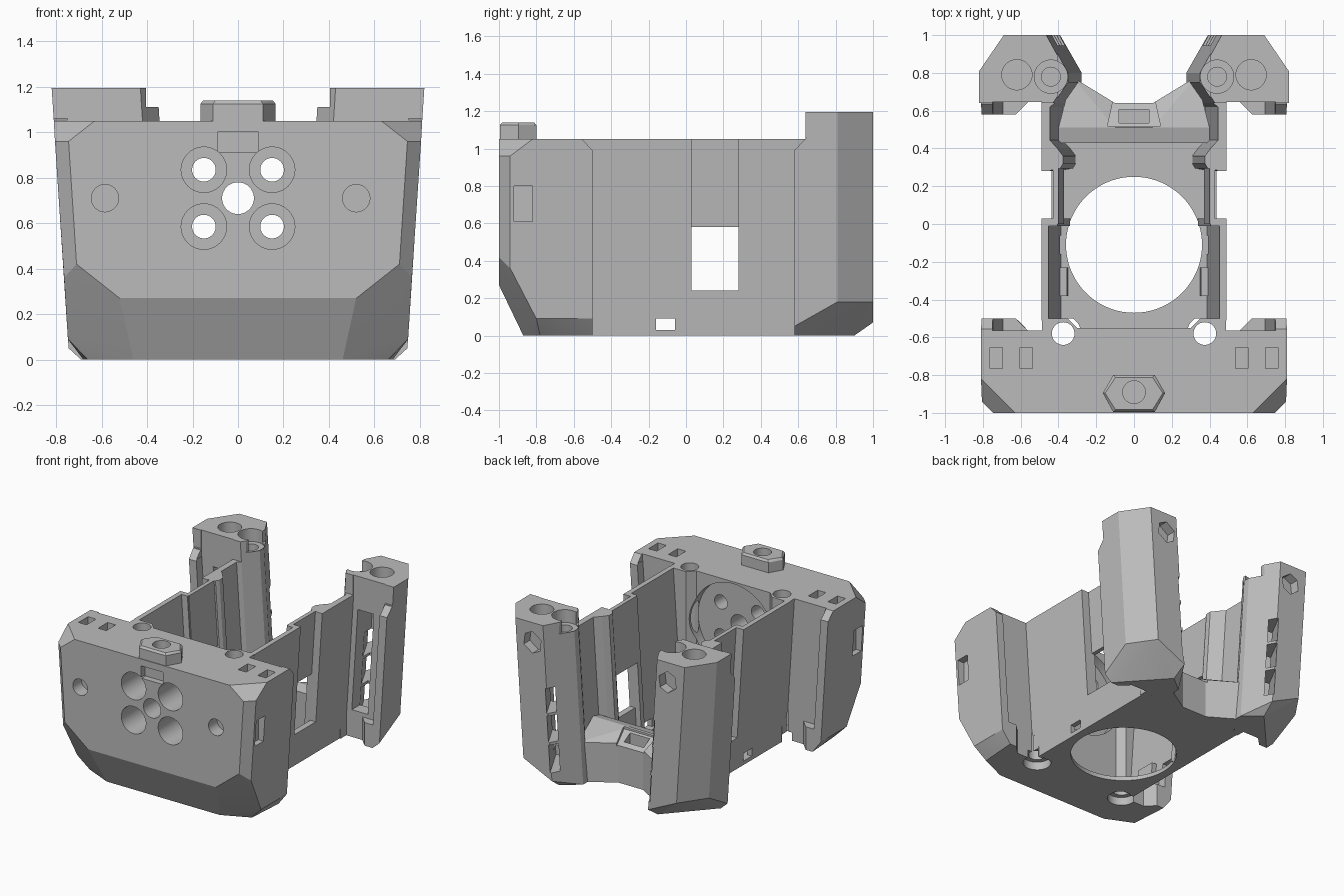
import bpy, bmesh, math
from mathutils import Matrix, Vector

if "Cube" in bpy.data.objects:
    bpy.data.objects.remove(bpy.data.objects["Cube"])

LEAN = 0.065   # inward lean of the sides per unit of height
TOP = 1.05

grey = bpy.data.materials.new("plain_grey")
grey.use_nodes = True
grey.diffuse_color = (0.5, 0.5, 0.5, 1)
grey.node_tree.nodes["Principled BSDF"].inputs["Base Color"].default_value = (0.5, 0.5, 0.5, 1)


def lean(x, z):
    return x - LEAN * (TOP - z)


def finish(name, bm):
    bmesh.ops.recalc_face_normals(bm, faces=bm.faces)
    mesh = bpy.data.meshes.new(name)
    bm.to_mesh(mesh)
    bm.free()
    ob = bpy.data.objects.new(name, mesh)
    bpy.context.collection.objects.link(ob)
    mesh.materials.append(grey)
    return ob


def hull(name, pts, side=1, both=False):
    """Convex solid; side mirrors it in x, both joins the two halves."""
    bm = bmesh.new()
    for x, y, z in pts:
        bm.verts.new((x * side, y, z))
        if both and x:
            bm.verts.new((-x * side, y, z))
    out = bmesh.ops.convex_hull(bm, input=bm.verts)
    junk = [v for v in out["geom_interior"] if isinstance(v, bmesh.types.BMVert)]
    bmesh.ops.delete(bm, geom=list(set(junk)), context='VERTS')
    bmesh.ops.dissolve_limit(bm, angle_limit=0.01, verts=bm.verts, edges=bm.edges)
    return finish(name, bm)


def prism(name, plan, z, side=1, leaning=False):
    return hull(name, [(lean(x, c) if leaning else x, y, c) for x, y in plan for c in z], side)


def box(name, x, y, z, side=1, leaning=False):
    return prism(name, [(a, b) for a in x for b in y], z, side, leaning)


def tube(name, start, end, r, sides=40):
    a, b = Vector(start), Vector(end)
    bm = bmesh.new()
    rot = (b - a).to_track_quat('Z', 'Y').to_matrix().to_4x4()
    bmesh.ops.create_cone(bm, cap_ends=True, segments=sides, radius1=r, radius2=r,
                          depth=(b - a).length, matrix=Matrix.Translation((a + b) / 2) @ rot)
    return finish(name, bm)


def carve(ob, cutters):
    for c in cutters:
        m = ob.modifiers.new("cut", 'BOOLEAN')
        m.operation, m.solver, m.object = 'DIFFERENCE', 'EXACT', c
        c.hide_render = True
    bpy.context.view_layer.update()
    deps = bpy.context.evaluated_depsgraph_get()
    mesh = bpy.data.meshes.new_from_object(ob.evaluated_get(deps))
    ob.modifiers.clear()
    ob.data = mesh
    for c in cutters:
        bpy.data.objects.remove(c)
    bpy.ops.object.select_all(action='DESELECT')
    ob.select_set(True)
    bpy.context.view_layer.objects.active = ob
    bpy.ops.object.shade_smooth_by_angle(angle=math.radians(10))


def bay_cutters(side, flip):
    """Side bay: recess behind the outer lip, tab at its foot, bevel on the lip top."""
    f = (lambda y: 0.08 - y) if flip else (lambda y: y)
    recess = box("bay_recess", (0.487, 0.75), (f(-0.565), f(-0.4)), (0.17, 1.049), side, True)
    open_top = box("bay_top", (0.487, 0.75), (f(-0.565), f(-0.4)), (1.0, 1.3), side)
    foot = prism("bay_foot", [(x, f(y)) for x, y in (
        (0.43, -0.565), (0.56, -0.565), (0.63, -0.495), (0.63, -0.4), (0.43, -0.4))], (-0.1, 0.18), side)
    bevel = hull("lip_bevel", [(x, f(y), z) for x in (0.7, 0.95)
                               for y, z in ((-0.565, 1.06), (-0.495, 0.985), (-0.4, 0.985), (-0.4, 1.06))], side)
    return [recess, open_top, foot, bevel]


# Front block: faceted solid with bevelled corners
block = hull("front_block", [
    (0.63, -1, TOP), (0.745, -1, 0.96), (0.71, -1, 0.42), (0.52, -1, 0.27),
    (0.81, -0.82, TOP), (0.805, -0.94, 0.96), (0.765, -0.94, 0.36), (0.748, -0.8, 0.09),
    (0.748, -0.5, 0.09), (0.68, -0.5, 0), (0.66, -0.78, 0), (0.46, -0.87, 0),
    (0.81, -0.5, TOP)], both=True)
cuts = [prism("inner_flare", ((0.36, -0.49), (0.30, -0.55), (-0.30, -0.55), (-0.36, -0.49)), (0.03, 1.2)),
        tube("motor_pocket", (0, -0.62, 0.70), (0, -0.4, 0.70), 0.335, 72),
        tube("centre_bore", (0, -1.1, 0.71), (0, -0.4, 0.71), 0.07),
        tube("nub_bore", (0, -0.89, 0.97), (0, -0.89, 1.3), 0.06),
        box("front_notch", (-0.09, 0.09), (-1.1, -0.955), (0.91, 1.0)),
        tube("right_bore", (-0.585, -1.1, 0.71), (-0.585, -0.9, 0.71), 0.06),
        tube("left_bore", (0.52, -1.1, 0.71), (0.52, -0.9, 0.71), 0.06)]
for s in (-1, 1):
    for z in (0.585, 0.835):
        cuts += [tube("bolt_bore", (s * 0.15, -1.1, z), (s * 0.15, -0.4, z), 0.052),
                 tube("counterbore", (s * 0.15, -1.1, z), (s * 0.15, -0.74, z), 0.1)]
    cuts += [tube("wire_bore", (s * 0.375, -0.58, -0.1), (s * 0.375, -0.58, 1.2), 0.06),
             tube("wire_mouth", (s * 0.375, -0.58, -0.1), (s * 0.375, -0.58, 0.06), 0.095),
             box("side_slot", (0.74, 0.95), (-0.92, -0.82), (0.61, 0.8), s)]
    for x in (0.57, 0.73):
        cuts.append(box("top_slot", (x - 0.033, x + 0.033), (-0.765, -0.655), (0.93, 1.2), s))
    cuts += bay_cutters(s, False)
carve(block, cuts)

# Hexagonal nub on the front block
nub = hull("top_nub", [(x, y, z) for z, e in ((1.0, 0), (1.125, 0), (1.14, 0.012))
                       for x, y in ((0.165 - e, -0.895), (0.11 - e, -0.8 - e), (0.11 - e, -0.995 + e))], both=True)
carve(nub, [tube("nub_bore", (0, -0.89, 0.9), (0, -0.89, 1.3), 0.06),
            box("front_notch", (-0.09, 0.09), (-1.1, -0.955), (0.9, 1.001))])

# Thin floor with the big round opening
floor = hull("floor", [(lean(0.485, z), y, z) for y in (-0.5, 0.62) for z in (0, 0.03)], both=True)
carve(floor, [tube("floor_opening", (0, -0.11, -0.1), (0, -0.11, 0.4), 0.36, 72)])


def sill(name, front, back, side):
    """Part of the rear sill: flat ledge in front, sloping down to the rear edge."""
    pts = [(x, y, 0) for x, y in front + back]
    pts += [(x, y, 0.34) for x, y in front]
    pts += [(x, 0.51, 0.36) for x, y in front]
    pts += [(x, y, 0.29) for x, y in back]
    ob = hull(name, pts, side)
    carve(ob, [box("sill_window", (-0.08, 0.08), (0.535, 0.605), (0.1, 0.5)),
               hull("sill_recess", [(x, y, z) for x, y, z in (
                   (0.14, 0.52, 0.5), (0.10, 0.7, 0.5), (0.14, 0.52, 0.34), (0.10, 0.7, 0.24))], both=True)])


sill("rear_sill_middle", [(-0.1, 0.43), (0.1, 0.43)], [(-0.1, 0.64), (0.1, 0.64)], 1)

# Side walls with a window, a set-back panel and inner ribs
for s, label in ((1, "left"), (-1, "right")):
    sill("rear_sill_" + label, [(0.1, 0.43), (0.40, 0.43)], [(0.1, 0.64), (0.33, 0.78)], s)
    front = box("side_wall_front_" + label, (0.453, 0.49), (-0.51, 0.03), (0, TOP), s, True)
    carve(front, [box("strap_slot", (-0.6, 0.6), (-0.16, -0.06), (0.03, 0.09))])
    for name, x, y, z in (
            ("side_wall_rear_", (0.445, 0.49), (0.28, 0.66), (0, TOP)),
            ("window_sill_", (0.445, 0.49), (0.03, 0.28), (0, 0.24)),
            ("set_back_panel_", (0.40, 0.43), (0.0, 0.31), (0.58, TOP)),
            ("window_post_front_", (0.405, 0.46), (-0.01, 0.03), (0.02, TOP)),
            ("inner_tab_", (0.415, 0.46), (-0.38, -0.23), (0.02, 0.12))):
        box(name + label, x, y, z, s, True)
    # Flared rib behind the window
    prism("inner_rib_" + label, ((0.46, 0.28), (0.39, 0.295), (0.375, 0.32), (0.375, 0.36),
                                 (0.405, 0.40), (0.46, 0.46)), (0.02, TOP), s, True)

# Rear columns: leaning posts, chamfered at the foot, hollowed by slots
plan = ((0.81, 0.58), (0.81, 0.81), (0.68, 1.0), (0.455, 1.0), (0.395, 0.88),
        (0.345, 0.8), (0.345, 0.75), (0.42, 0.64), (0.49, 0.58))
foot = (0.05, 0.18, 0.18, 0.07, 0.03, 0, 0, 0, 0)
for s, label in ((1, "left"), (-1, "right")):
    pts = [(lean(x, 1.195), y, 1.195) for x, y in plan]
    pts += [(lean(x, z), y, z) for (x, y), z in zip(plan, foot)]
    pts += [(0.69, 0.58, 0), (0.40, 0.9, 0)]
    column = hull("rear_column_" + label, pts, s)
    cuts = bay_cutters(s, True)
    cuts += [box("front_step", (0.2, 1), (0.4, 0.64), (TOP, 1.4), s),
             box("inner_step", (0.2, 0.405), (0.4, 1.2), (1.11, 1.4), s),
             hull("back_pocket", [(x, y, z) for y in (0.93, 1.2) for x, z in (
                 (0.49, 1.0), (0.55, 0.97), (0.62, 1.02), (0.61, 1.1), (0.55, 1.13), (0.48, 1.08))], s),
             tube("cap_bore", (s * 0.62, 0.79, 1.06), (s * 0.62, 0.79, 1.4), 0.08),
             tube("screw_seat", (s * 0.44, 0.78, 1.1), (s * 0.44, 0.78, 1.4), 0.088),
             tube("screw_bore", (s * 0.44, 0.78, 0.96), (s * 0.44, 0.78, 1.4), 0.05),
             # Tall opening in the bay wall
             box("bay_opening", (0.53, 0.66), (0.5, 0.82), (0.2, 0.95), s, True)]
    # Stacked slots from the opening out to the back
    for z0, z1 in ((0.13, 0.33), (0.35, 0.54), (0.56, 0.74)):
        cuts.append(prism("through_slot", ((0.53, 0.74), (0.60, 0.74), (0.395, 1.0), (0.45, 1.03)),
                          (z0, z1), s, True))
    carve(column, cuts)
